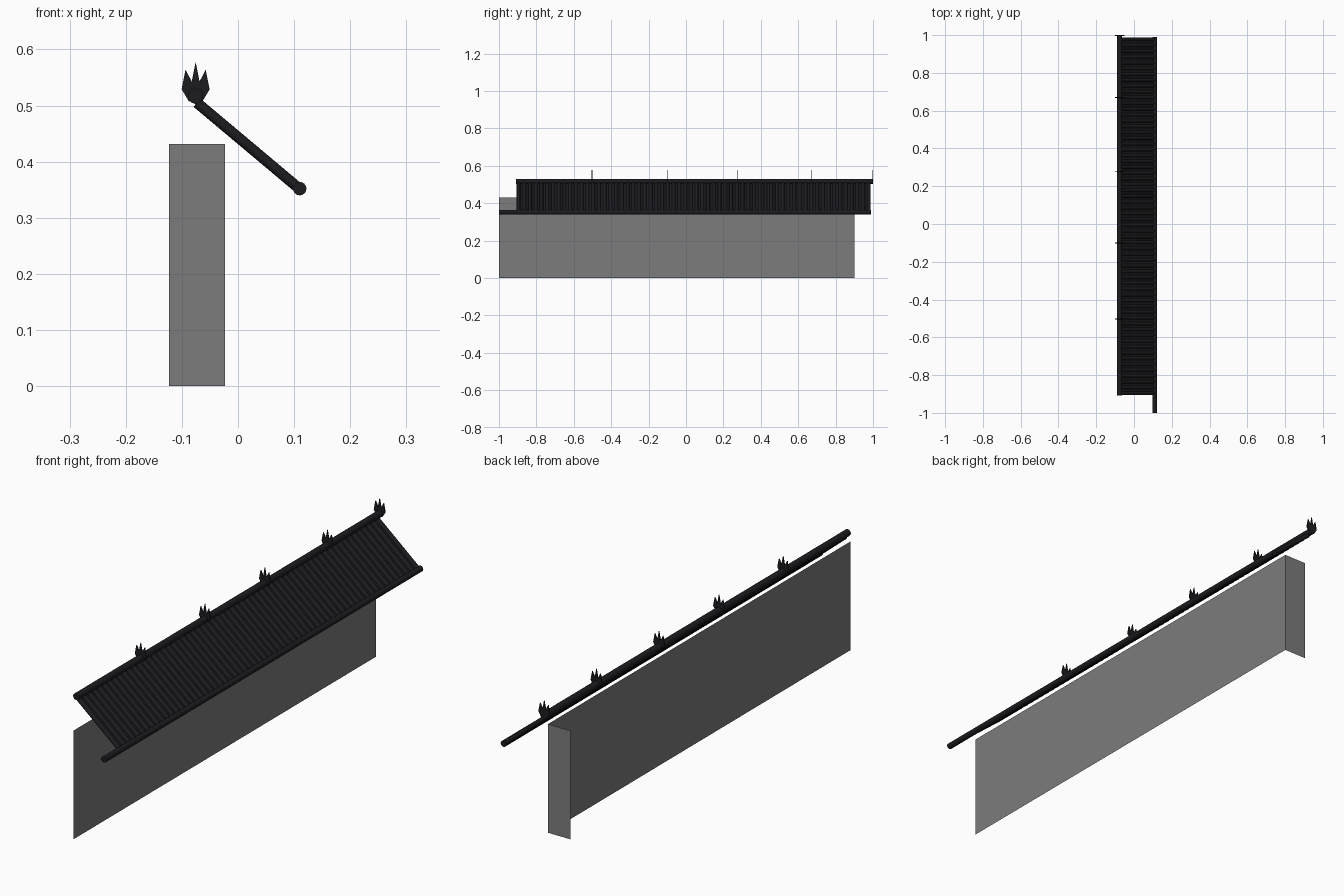
import bpy, bmesh
from math import pi, sin, cos
from mathutils import Vector, Matrix

if "Cube" in bpy.data.objects:
    bpy.data.objects.remove(bpy.data.objects["Cube"])


def material(name, rgb):
    m = bpy.data.materials.new(name)
    m.diffuse_color = (*rgb, 1)
    m.use_nodes = True
    m.node_tree.nodes["Principled BSDF"].inputs["Base Color"].default_value = m.diffuse_color
    return m


TILE = material("dark_tile", (0.012, 0.012, 0.015))
WALL = material("wall_grey", (0.2, 0.2, 0.2))


def add_object(name, bm, mat, smooth=False):
    me = bpy.data.meshes.new(name)
    bm.to_mesh(me)
    bm.free()
    ob = bpy.data.objects.new(name, me)
    bpy.context.collection.objects.link(ob)
    me.materials.append(mat)
    if smooth:
        bpy.ops.object.select_all(action='DESELECT')
        ob.select_set(True)
        bpy.context.view_layer.objects.active = ob
        bpy.ops.object.shade_smooth_by_angle(angle=0.7)
    return ob


def rod(bm, a, b, r, sides):
    a, b = Vector(a), Vector(b)
    d = b - a
    rot = d.to_track_quat('Z', 'Y').to_matrix().to_4x4()
    bmesh.ops.create_cone(bm, cap_ends=True, segments=sides, radius1=r, radius2=r,
                          depth=d.length, matrix=Matrix.Translation((a + b) / 2) @ rot)


# wall: open sheet with a short return at the far end
bm = bmesh.new()
plan = [(-0.023, -1.0), (-0.023, 0.9), (-0.123, 0.9)]
low = [bm.verts.new((x, y, 0)) for x, y in plan]
top = [bm.verts.new((x, y, 0.432)) for x, y in plan]
for i in range(2):
    bm.faces.new((low[i], low[i + 1], top[i + 1], top[i]))
add_object("wall", bm, WALL)

# sloping roof sheet between ridge and eave
RIDGE, EAVE = (-0.073, 0.505), (0.108, 0.353)
Y0, Y1 = -0.905, 0.987
bm = bmesh.new()
bm.faces.new([bm.verts.new(p) for p in (
    (RIDGE[0], Y0, RIDGE[1]), (EAVE[0], Y0, EAVE[1]),
    (EAVE[0], Y1, EAVE[1]), (RIDGE[0], Y1, RIDGE[1]))])
add_object("roof_sheet", bm, TILE)

# round tile ribs running down the slope
bm = bmesh.new()
count, r = 62, 0.0095
for i in range(count):
    y = Y0 + r + (Y1 - Y0 - 2 * r) * i / (count - 1)
    rod(bm, (RIDGE[0], y, RIDGE[1]), (EAVE[0], y, EAVE[1]), r, 12)
add_object("roof_tile_ribs", bm, TILE, True)

# ridge and eave poles
for name, x, z, rad, y0, y1 in (("ridge_pole", -0.076, 0.517, 0.0135, -0.908, 0.998),
                                ("eave_pole", 0.110, 0.352, 0.012, -1.0, 0.99)):
    bm = bmesh.new()
    rod(bm, (x, y0, z), (x, y1, z), rad, 16)
    add_object(name, bm, TILE, True)

# flat three-pointed finials along the ridge
half = [(0.007, 0.543), (0.018, 0.564), (0.025, 0.529), (0.013, 0.509)]
outline = ([(0, 0.578)] + half + [(0, 0.502)] + [(-x, z) for x, z in reversed(half)])
for i, y in enumerate((-0.503, -0.1, 0.277, 0.67, 0.998)):
    bm = bmesh.new()
    f = bm.faces.new([bm.verts.new((-0.0755 + x, y - 0.002, z)) for x, z in outline])
    ext = bmesh.ops.extrude_face_region(bm, geom=[f])
    bmesh.ops.translate(bm, vec=(0, 0.004, 0),
                        verts=[v for v in ext["geom"] if isinstance(v, bmesh.types.BMVert)])
    bmesh.ops.recalc_face_normals(bm, faces=bm.faces)
    add_object(f"finial_{i + 1}", bm, TILE)
